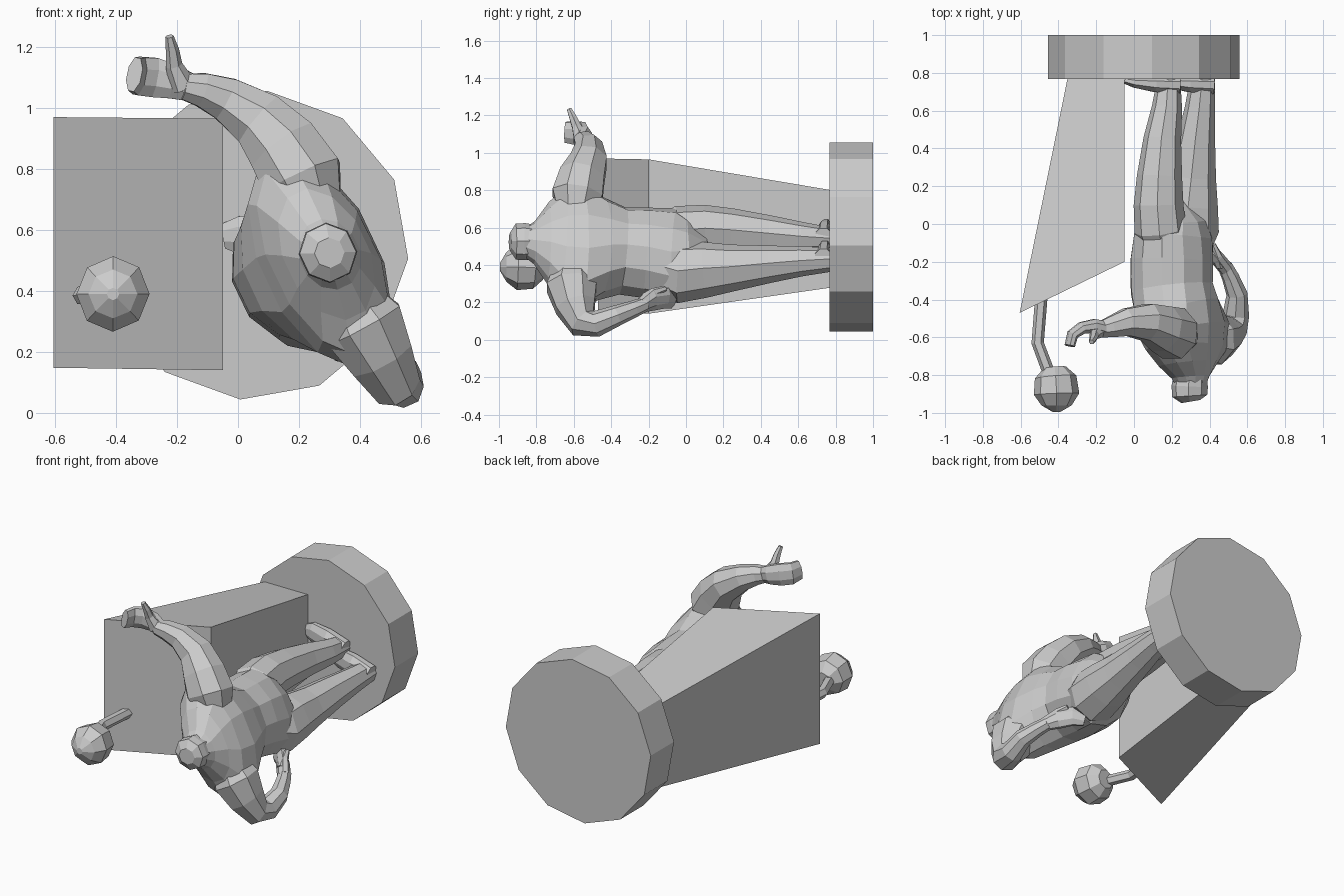
import bpy, bmesh, math
from mathutils import Vector, Matrix


def finish(name, bm):
    bmesh.ops.recalc_face_normals(bm, faces=bm.faces[:])
    me = bpy.data.meshes.new(name)
    bm.to_mesh(me)
    bm.free()
    ob = bpy.data.objects.new(name, me)
    bpy.context.collection.objects.link(ob)
    return ob


def tube(name, pts, ref, sides=8, phase=0.5):
    """Loft elliptical rings (x, y, z, half width along ref, half depth)."""
    bm = bmesh.new()
    ref = Vector(ref)
    cs = [Vector(p[:3]) for p in pts]
    rings = []
    for i, p in enumerate(pts):
        t = (cs[min(i + 1, len(cs) - 1)] - cs[max(i - 1, 0)]).normalized()
        w = (ref - t * ref.dot(t)).normalized()
        d = t.cross(w)
        ring = []
        for k in range(sides):
            a = 2 * math.pi * (k + phase) / sides
            ring.append(bm.verts.new(cs[i] + w * p[3] * math.cos(a) + d * p[4] * math.sin(a)))
        rings.append(ring)
    for r, s in zip(rings, rings[1:]):
        for k in range(sides):
            n = (k + 1) % sides
            bm.faces.new((r[k], r[n], s[n], s[k]))
    bm.faces.new(rings[0])
    bm.faces.new(rings[-1])
    return finish(name, bm)


def limb(name, pts, ref, sides=8):
    return tube(name, [(*p[:3], p[3], p[-1]) for p in pts], ref, sides)


SHOULDER = (0.43, 0, -0.9)   # direction of the shoulder line
FRONT = (-0.9, 0, -0.43)     # direction the figure faces

# round base, standing on its edge
bm = bmesh.new()
bmesh.ops.create_cone(bm, cap_ends=True, segments=12, radius1=0.508, radius2=0.508, depth=0.232,
                      matrix=Matrix.Translation((0.052, 0.884, 0.55))
                      @ Matrix.Rotation(math.radians(5), 4, 'Y')
                      @ Matrix.Rotation(math.radians(90), 4, 'X'))
finish("round_base", bm)

# tapered block with slanted top
bm = bmesh.new()
low = [bm.verts.new(v) for v in ((-.35, .78, .28), (-.05, .78, .28), (-.05, .78, .8), (-.35, .78, .8))]
top = [bm.verts.new(v) for v in ((-.605, -.47, .148), (-.05, -.2, .14), (-.05, -.2, .965), (-.605, -.47, .97))]
bm.faces.new(low)
bm.faces.new(top)
for k in range(4):
    n = (k + 1) % 4
    bm.faces.new((low[k], low[n], top[n], top[k]))
finish("tapered_block", bm)

# ball on a bent stem
limb("ball_stem", [(-.49, -.38, .385, .033), (-.51, -.63, .385, .033), (-.45, -.79, .39, .033)], (0, 0, 1), 6)
tube("ball", [(-.42, -.76, .38, .06, .06), (-.415, -.81, .385, .112, .11),
              (-.41, -.90, .39, .124, .12), (-.41, -.96, .39, .08, .08),
              (-.41, -.995, .39, .02, .02)], (.2, 0, 1), 8, 0.25)

# torso and neck
tube("torso", [(.22, .12, .47, .1, .06), (.22, .03, .46, .2, .16), (.21, -.06, .45, .265, .2),
               (.2, -.2, .465, .25, .22), (.2, -.34, .475, .24, .22), (.23, -.46, .49, .29, .22),
               (.27, -.57, .5, .38, .2), (.28, -.66, .51, .35, .175), (.29, -.74, .52, .23, .14),
               (.3, -.81, .52, .12, .1), (.3, -.86, .525, .08, .08)], SHOULDER, 12)

# head
tube("head", [(.3, -.80, .525, .09, .085), (.295, -.86, .525, .1, .096),
              (.295, -.91, .525, .097, .092), (.3, -.94, .525, .05, .05)], SHOULDER, 8)

# legs and feet
limb("upper_leg", [(.17, -.17, .53, .1), (.14, -.03, .58, .138), (.13, .1, .59, .132), (.135, .25, .582, .12),
                   (.15, .45, .565, .1), (.175, .62, .55, .08), (.185, .78, .54, .06)], SHOULDER)
limb("lower_leg", [(.27, -.17, .4, .12), (.285, -.03, .36, .165), (.295, .1, .375, .15),
                   (.31, .25, .385, .125), (.33, .45, .405, .1), (.35, .62, .42, .08),
                   (.365, .78, .43, .065)], SHOULDER)
for name, x, z in (("upper_foot", .19, .55), ("lower_foot", .37, .44)):
    tube(name, [(x + .05, .735, z, .05, .05), (x - .08, .74, z + .02, .07, .045),
                (x - .19, .75, z + .035, .065, .03), (x - .235, .76, z + .03, .045, .02)], (0, 0, 1), 8)

# raised arm
limb("raised_arm", [(.25, -.59, .66, .1), (.21, -.58, .77, .145), (.15, -.555, .87, .13), (.07, -.52, .96, .105),
                    (-.04, -.52, 1.03, .078), (-.12, -.545, 1.06, .06), (-.18, -.56, 1.07, .045)],
     (0, 1, 0))
tube("raised_hand", [(-.15, -.555, 1.065, .048, .042), (-.21, -.54, 1.085, .06, .04),
                     (-.275, -.55, 1.1, .07, .034), (-.325, -.585, 1.105, .068, .03),
                     (-.34, -.645, 1.11, .06, .026)], (.2, 0, 1))
limb("raised_thumb", [(-.18, -.56, 1.07, .045), (-.21, -.585, 1.14, .028),
                      (-.215, -.605, 1.19, .022), (-.225, -.625, 1.235, .014)], (0, 1, 0), 6)

# bent arm with its hand on the hip
limb("bent_arm", [(.36, -.61, .38, .1), (.41, -.61, .29, .145), (.47, -.59, .18, .115), (.52, -.55, .09, .085),
                  (.54, -.48, .085, .07), (.545, -.37, .13, .056), (.51, -.28, .165, .046),
                  (.48, -.22, .19, .04)], FRONT)
tube("bent_hand", [(.49, -.24, .185, .04, .04), (.44, -.18, .215, .062, .037),
                   (.38, -.11, .225, .06, .032), (.32, -.07, .21, .045, .022)], (0, .3, 1))
limb("bent_thumb", [(.46, -.22, .22, .03), (.445, -.17, .255, .024), (.42, -.11, .275, .015)], (1, 0, 0), 6)
